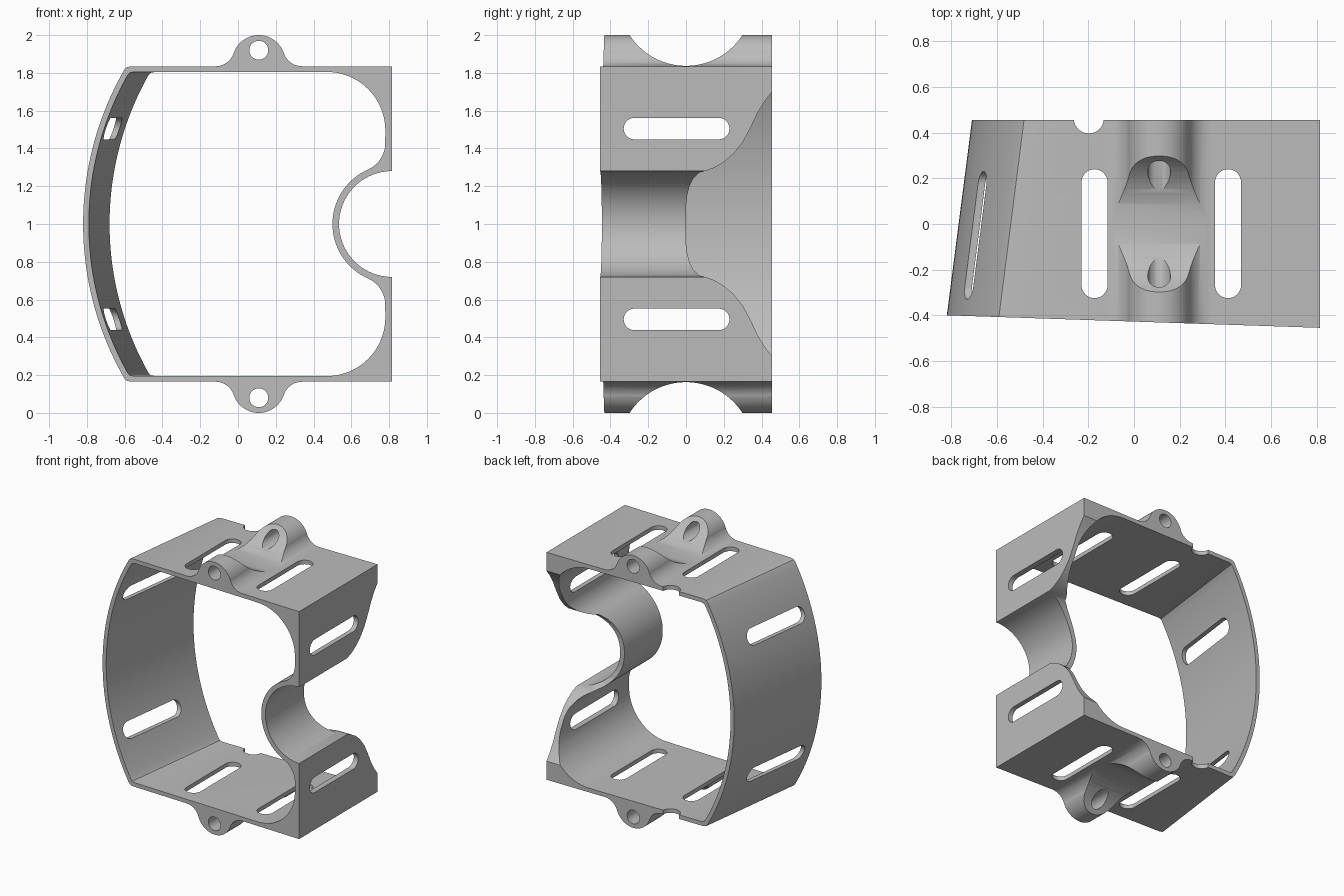
import bpy, bmesh
from math import radians, sin, cos

if "Cube" in bpy.data.objects:
    bpy.data.objects.remove(bpy.data.objects["Cube"])

MID = 1.0      # height of the mirror plane
BACK = 0.455   # rear face


def arc(cx, cy, r, a0, a1, n=16):
    angles = [radians(a0 + (a1 - a0) * i / n) for i in range(n + 1)]
    return [(cx + r * cos(a), cy + r * sin(a)) for a in angles]


def mirrored(half):
    """Close an upper half outline with its reflection."""
    return half + [(a, -b) for a, b in reversed(half[1:-1])]


def new_object(name, bm):
    bmesh.ops.recalc_face_normals(bm, faces=bm.faces[:])
    mesh = bpy.data.meshes.new(name)
    bm.to_mesh(mesh)
    bm.free()
    obj = bpy.data.objects.new(name, mesh)
    bpy.context.collection.objects.link(obj)
    return obj


def prism(name, outline, lo, hi, axis):
    """Extrude an outline along one axis."""
    place = {"x": lambda a, b, d: (d, a, b),
             "y": lambda a, b, d: (a, d, b),
             "z": lambda a, b, d: (a, b, d)}[axis]
    bm = bmesh.new()
    ends = [[bm.verts.new(place(a, b, d)) for a, b in outline] for d in (lo, hi)]
    bm.faces.new(ends[0])
    bm.faces.new(ends[1])
    for i in range(len(outline)):
        bm.faces.new((ends[0][i - 1], ends[0][i], ends[1][i], ends[1][i - 1]))
    return new_object(name, bm)


# Frame outlines, measured from the mirror plane
outer = arc(0.82, 0, 1.64, 180, 150.2, 24) + [(-0.592, 0.829), (-0.565, 0.835)]
outer += arc(-0.12, 0.938, 0.103, -90, -19, 10)
outer += arc(0.11, 0.86, 0.14, 161, 19, 24)
outer += arc(0.34, 0.938, 0.103, 199, 270, 10)
outer += [(0.815, 0.835)] + arc(0.815, 0, 0.28, 90, 180, 24)

inner = arc(0.82, 0, 1.61, 180, 150.8, 24) + [(-0.574, 0.8), (-0.55, 0.805)]
inner += arc(0.47, 0.495, 0.31, 90, 0, 20)
inner += arc(0.625, 0.43, 0.155, 0, -66, 10)[1:]
inner += arc(0.815, 0, 0.315, 114, 180, 18)[1:]

# Frame: slanted front face, left wall leaning inward toward the rear
bm = bmesh.new()
caps = [[], []]
for outline in (mirrored(outer), mirrored(inner)):
    front = [bm.verts.new((x, -0.4275 - 0.0336 * x, MID + h)) for x, h in outline]
    back = [bm.verts.new((x + (0.11 if x < -0.5 else 0), BACK, MID + h)) for x, h in outline]
    for i in range(len(outline)):
        bm.faces.new((front[i - 1], front[i], back[i], back[i - 1]))
        caps[0].append(bm.edges.get((front[i - 1], front[i])))
        caps[1].append(bm.edges.get((back[i - 1], back[i])))
for edges in caps:
    bmesh.ops.triangle_fill(bm, edges=edges, use_beauty=True)
frame = new_object("clamp_frame", bm)


def cut(cutter):
    cutter.hide_render = True
    mod = frame.modifiers.new("cut", "BOOLEAN")
    mod.operation = "DIFFERENCE"
    mod.solver = "EXACT"
    mod.object = cutter
    bpy.context.view_layer.objects.active = frame
    bpy.ops.object.modifier_apply(modifier=mod.name)
    bpy.data.objects.remove(cutter)


# Strap slots through the top and bottom plates
R = 0.057
for x in (-0.173, 0.412):
    slot = arc(x, 0.24 - R, R, 0, 180) + arc(x, -0.325 + R, R, 180, 360)
    cut(prism("plate_slot", slot, -0.5, 2.5, "z"))

# Strap slots through the side walls
for z in (MID - 0.505, MID + 0.505):
    slot = arc(0.23 - R, z, R, -90, 90) + arc(-0.33 + R, z, R, 90, 270)
    cut(prism("wall_slot", slot, -1.5, 1.5, "x"))

# Saddles and pin holes in the lugs
for side in (-1, 1):
    saddle = arc(0, MID + side * (0.837 + 0.355), 0.355, 0, 360, 72)[:-1]
    cut(prism("lug_saddle", saddle, -0.2, 0.45, "x"))
    hole = arc(0.11, MID + side * 0.92, 0.05, 0, 360, 32)[:-1]
    cut(prism("pin_hole", hole, -0.7, 0.7, "y"))

# Round notches in the rear edge
cut(prism("rear_notch", arc(-0.198, 0.463, 0.066, 0, 360, 32)[:-1], -0.5, 2.5, "z"))

# Flared relief at the rear of the recessed wall
flare = [(0, 0), (0, 0.1), (0.006, 0.15), (0.018, 0.2), (0.038, 0.24), (0.07, 0.272),
         (0.11, 0.283), (0.15, 0.298), (0.2, 0.327), (0.25, 0.37), (0.3, 0.432),
         (0.34, 0.505), (0.38, 0.59), (0.42, 0.655), (0.46, 0.705), (0.7, 0.705)]
flare = [(y, MID + h) for y, h in mirrored(flare + [(0.7, 0)])]
cut(prism("rear_relief", flare, 0.3, 1.2, "x"))

# Finish
grey = bpy.data.materials.new("plain_grey")
grey.use_nodes = True
colour = (0.5, 0.5, 0.5, 1)
grey.diffuse_color = colour
grey.node_tree.nodes["Principled BSDF"].inputs["Base Color"].default_value = colour
frame.data.materials.clear()
frame.data.materials.append(grey)
for face in frame.data.polygons:
    face.material_index = 0
bpy.ops.object.select_all(action="DESELECT")
frame.select_set(True)
bpy.context.view_layer.objects.active = frame
bpy.ops.object.shade_smooth_by_angle(angle=radians(30))
